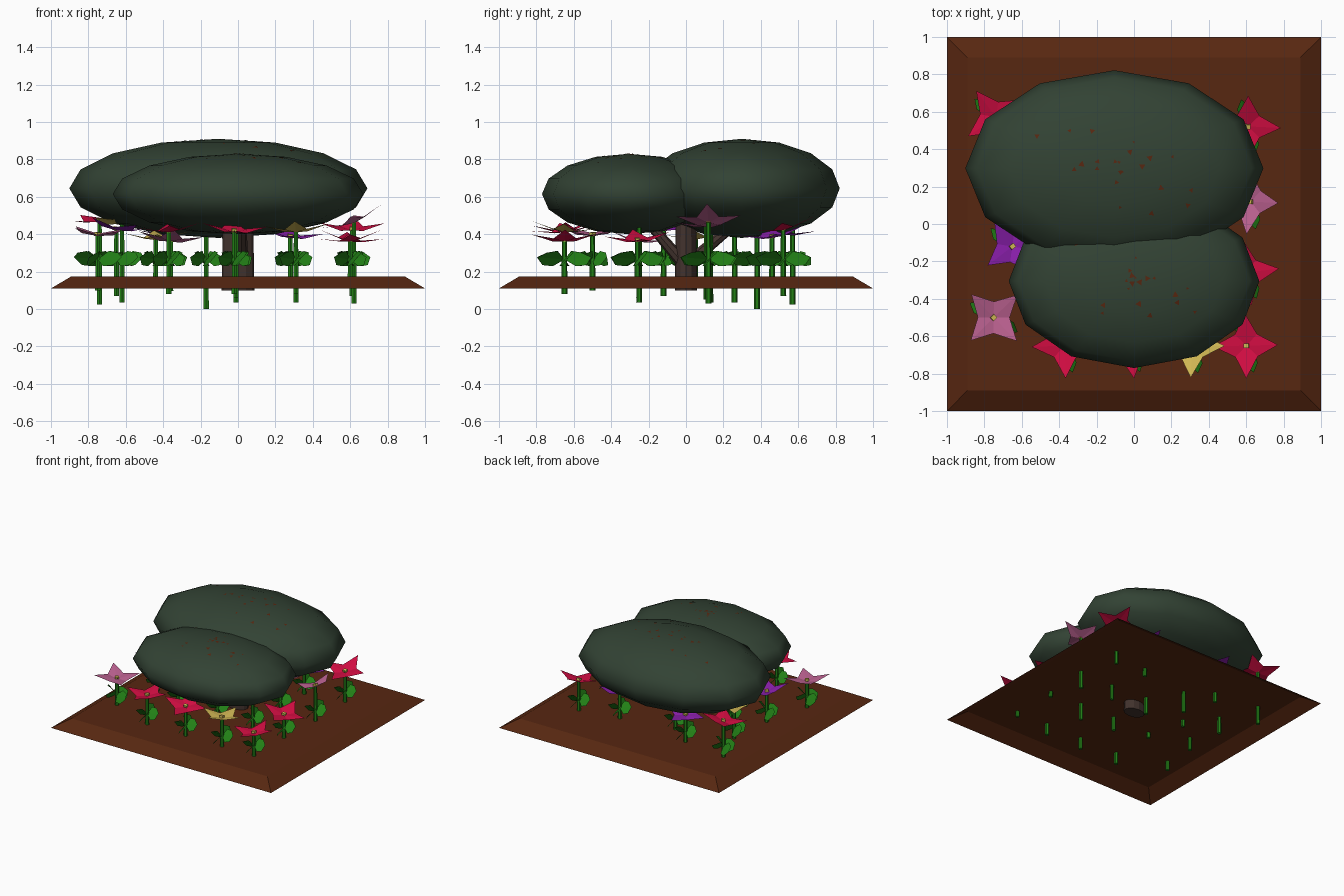
import bpy, bmesh, math, random
from mathutils import Matrix, Vector
from mathutils.bvhtree import BVHTree

if "Cube" in bpy.data.objects:
    bpy.data.objects.remove(bpy.data.objects["Cube"])

random.seed(4)


def material(name, rgb):
    m = bpy.data.materials.new(name)
    m.diffuse_color = (*rgb, 1)
    m.use_nodes = True
    m.node_tree.nodes["Principled BSDF"].inputs["Base Color"].default_value = m.diffuse_color
    return m


SOIL = material("soil brown", (0.095, 0.02, 0.0055))
BARK = material("bark", (0.055, 0.033, 0.027))
CANOPY = material("dark foliage", (0.032, 0.055, 0.034))
GREEN = material("leaf green", (0.016, 0.215, 0.008))
PETALS = {
    "r": material("crimson", (0.65, 0.004, 0.055)),
    "p": material("pink", (0.50, 0.12, 0.28)),
    "v": material("purple", (0.26, 0.014, 0.42)),
    "y": material("yellow", (0.64, 0.48, 0.09)),
}


def finish(name, bm, mats, smooth=False):
    me = bpy.data.meshes.new(name)
    bm.to_mesh(me)
    bm.free()
    for m in mats:
        me.materials.append(m)
    ob = bpy.data.objects.new(name, me)
    bpy.context.collection.objects.link(ob)
    for p in me.polygons:
        p.use_smooth = smooth
    return ob


def tube(bm, a, b, ra, rb, sides, squash=1.0):
    """Tapered capped rod between two points."""
    a, b = Vector(a), Vector(b)
    d = b - a
    rot = d.to_track_quat('Z', 'Y').to_matrix().to_4x4()
    if abs(d.x) + abs(d.y) < 1e-6:
        rot = Matrix.Identity(4)
    mat = Matrix.Translation((a + b) / 2) @ rot @ Matrix.Diagonal((1, squash, 1, 1))
    bmesh.ops.create_cone(bm, cap_ends=True, segments=sides, radius1=ra,
                          radius2=rb, depth=d.length, matrix=mat)


# Soil bed: sloped sides, open underneath
bm = bmesh.new()
rings = []
for h, z in ((1.0, 0.11), (0.89, 0.175)):
    rings.append([bm.verts.new((sx * h, sy * h, z))
                  for sx, sy in ((-1, -1), (1, -1), (1, 1), (-1, 1))])
for i in range(4):
    j = (i + 1) % 4
    bm.faces.new((rings[0][i], rings[0][j], rings[1][j], rings[1][i]))
bm.faces.new(rings[1])
finish("soil_bed", bm, [SOIL])

# Trunk and branches
bm = bmesh.new()
tube(bm, (0, 0, 0.10), (0, 0, 0.52), 0.088, 0.08, 12, 0.68)
tube(bm, (-0.02, 0.02, 0.25), (-0.08, 0.27, 0.46), 0.035, 0.025, 8)
tube(bm, (0.02, -0.02, 0.25), (0.02, -0.20, 0.46), 0.035, 0.025, 8)
finish("trunk", bm, [BARK])

# Two canopies with small brown specks
specks = bmesh.new()
for name, c, r in (("large_canopy", (-0.105, 0.298, 0.645), (0.797, 0.524, 0.265)),
                   ("small_canopy", (0.0, -0.305, 0.615), (0.67, 0.465, 0.215))):
    bm = bmesh.new()
    bmesh.ops.create_uvsphere(bm, u_segments=12, v_segments=8, radius=1,
                              matrix=Matrix.Translation(c) @ Matrix.Diagonal((*r, 1)))
    tree = BVHTree.FromBMesh(bm)
    for _ in range(22):
        ang, q = random.uniform(0, math.tau), random.uniform(0, 0.65)
        hit, n, _i, _d = tree.ray_cast(Vector((c[0] + r[0] * q * math.cos(ang),
                                               c[1] + r[1] * q * math.sin(ang), 2)),
                                       Vector((0, 0, -1)))
        s, t = random.uniform(0.008, 0.02), random.uniform(0, math.tau)
        q = n.to_track_quat('Z', 'Y')
        specks.faces.new([specks.verts.new(
            hit + n * 0.002 + q @ Vector((s * math.cos(t + k), s * math.sin(t + k), 0)))
            for k in (0, 2.1, 4.2)])
    finish(name, bm, [CANOPY], True)
finish("canopy_specks", specks, [SOIL])


def flower(name, x, y, bottom, kind):
    top = 0.50 - bottom
    bm = bmesh.new()
    turn = math.radians(40 if x < -0.5 else 3) + random.uniform(-0.1, 0.1)
    # stem
    tube(bm, (x, y, bottom), (x, y, top), 0.016, 0.013, 6)
    # two pairs of twisted leaves
    for k in range(4):
        a = turn + k * math.pi / 2 + 0.25
        reach = 1.0 if k % 2 else 0.6
        d, side = Vector((math.cos(a), math.sin(a), 0)), Vector((-math.sin(a), math.cos(a), 0))
        base = Vector((x, y, 0.265))
        pts = [(0.0, 0, 0), (0.055, -0.036, -0.036), (0.115, -0.028, -0.03),
               (0.15, 0, 0.012), (0.105, 0.034, 0.036), (0.05, 0.03, 0.045)]
        v = [bm.verts.new(base + d * p * reach + side * q + Vector((0, 0, z)))
             for p, q, z in pts]
        bm.faces.new((v[0], v[1], v[2], v[3]))
        bm.faces.new((v[0], v[3], v[4], v[5]))
    # star of four petals, slightly cupped and tilted
    if x > 0.6 and kind == "p":
        tilt = Matrix.Rotation(-0.38, 4, 'Y')
    else:
        ax = random.uniform(0, math.tau)
        tilt = Matrix.Rotation(random.uniform(0.05, 0.22), 4,
                               Vector((math.cos(ax), math.sin(ax), 0)))
    m = Matrix.Translation((x, y, top)) @ tilt @ Matrix.Rotation(turn, 4, 'Z')
    hub = bm.verts.new(m @ Vector((0, 0, -0.01)))
    rim = []
    for k in range(8):
        r, z = (0.175, 0.03) if k % 2 == 0 else (0.085, 0.0)
        a = k * math.pi / 4
        rim.append(bm.verts.new(m @ Vector((r * math.cos(a), r * math.sin(a), z))))
    for k in range(8):
        bm.faces.new((hub, rim[k], rim[(k + 1) % 8])).material_index = 1
    # flower centre
    before = set(bm.faces)
    bmesh.ops.create_cube(bm, size=1, matrix=m @ Matrix.Diagonal((0.028, 0.024, 0.02, 1)))
    for f in bm.faces:
        if f not in before:
            f.material_index = 2
    finish(name, bm, [GREEN, PETALS[kind], PETALS["y"]])


# Flower bed: x, y, stem bottom, petal colour
BED = [(.61, .52, .07, "r"), (.62, .12, .03, "p"), (.28, .46, .11, "v"),
       (.31, .11, .05, "p"), (.60, -.26, .13, "r"), (-.01, .13, .035, "v"),
       (-.17, .38, 0, "y"), (-.36, .52, .095, "v"), (.31, -.25, .035, "v"),
       (.60, -.65, .13, "r"), (-.74, .57, .025, "r"), (.31, -.65, .08, "y"),
       (-.01, -.25, .06, "p"), (-.44, .05, .12, "y"), (-.62, .26, .035, "y"),
       (-.36, -.26, .13, "p"), (-.02, -.65, .08, "r"), (-.65, -.12, .07, "v"),
       (-.37, -.65, .08, "r"), (-.75, -.50, .10, "p")]
for i, (x, y, b, kind) in enumerate(BED):
    flower(f"flower_{i + 1:02d}", x, y, b, kind)
